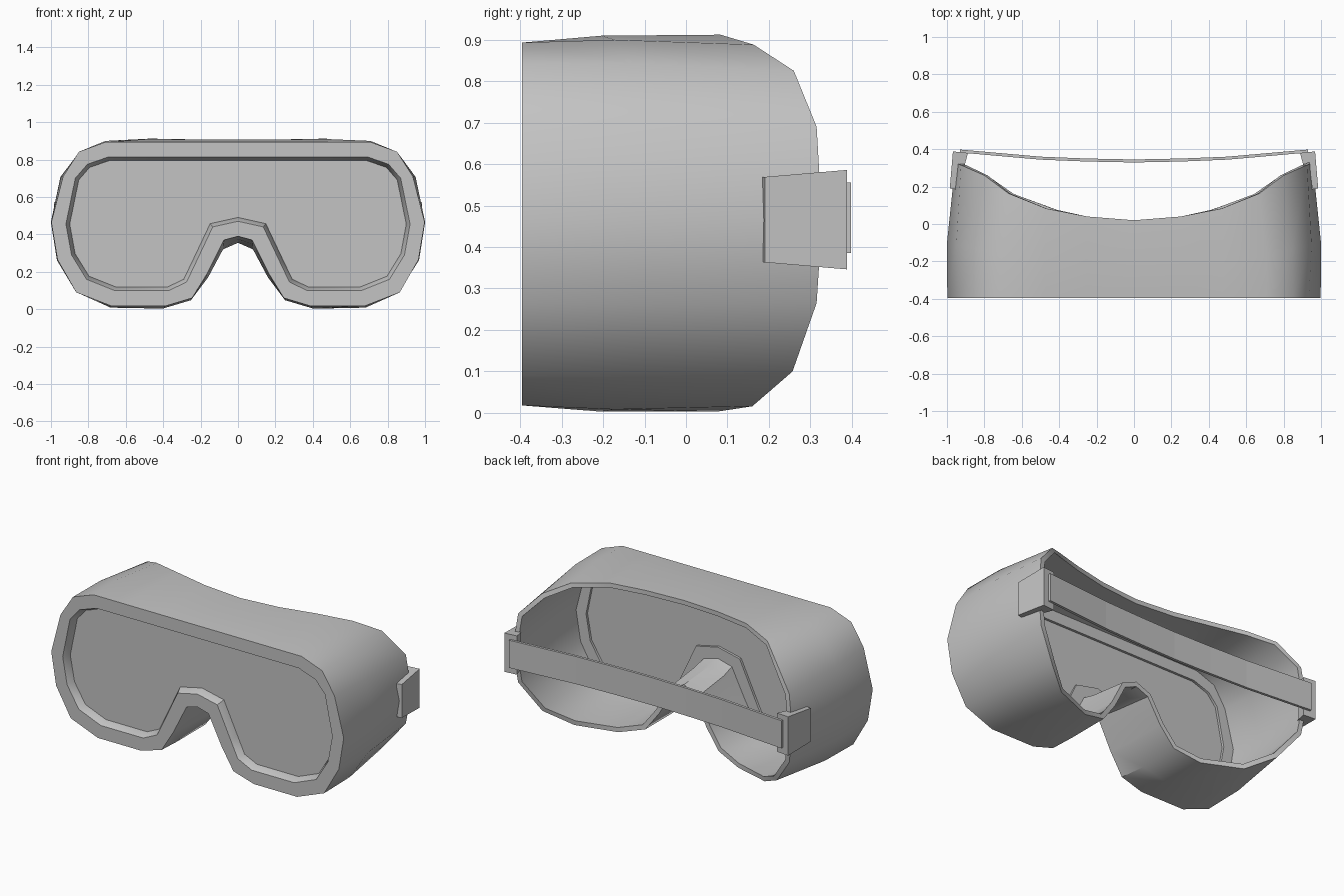
import bpy
import bmesh
import math
from mathutils import Vector

default_cube = bpy.data.objects.get("Cube")
if default_cube:
    bpy.data.objects.remove(default_cube, do_unlink=True)

grey = bpy.data.materials.new("plain_grey")
grey.use_nodes = True
grey.diffuse_color = (0.55, 0.55, 0.55, 1)
grey.node_tree.nodes["Principled BSDF"].inputs["Base Color"].default_value = (0.55, 0.55, 0.55, 1)

FRONT_Y = -0.395
LENS_FRONT_Y = -0.35
FLANGE_BACK_Y = -0.31
MIDDLE = Vector((0, 0, 0.455))


def finish(bm, name, smooth_angle=None):
    """Turn a bmesh into a named, coloured object."""
    bmesh.ops.recalc_face_normals(bm, faces=bm.faces)
    mesh = bpy.data.meshes.new(name)
    bm.to_mesh(mesh)
    bm.free()
    obj = bpy.data.objects.new(name, mesh)
    bpy.context.collection.objects.link(obj)
    mesh.materials.append(grey)
    if smooth_angle:
        bpy.ops.object.select_all(action="DESELECT")
        obj.select_set(True)
        bpy.context.view_layer.objects.active = obj
        bpy.ops.object.shade_smooth_by_angle(angle=math.radians(smooth_angle))
    return obj


def mirrored(half):
    """Close a half outline that starts and ends on the centre line."""
    points = [Vector(p) for p in half]
    return points + [Vector((-p.x, p.y, p.z)) for p in reversed(points[1:-1])]


def flat(half, y):
    return mirrored([(x, y, z) for x, z in half])


def inset(loop, distance):
    """Shrink a clockwise outline evenly in the front plane."""
    result = []
    for i, p in enumerate(loop):
        before = p - loop[i - 1]
        after = loop[(i + 1) % len(loop)] - p
        n1 = Vector((-before.z, 0, before.x)).normalized()
        n2 = Vector((-after.z, 0, after.x)).normalized()
        n = (n1 + n2).normalized()
        result.append(p - n * distance / max(n.dot(n1), 0.5))
    return result


def at_depth(loop, y):
    return [Vector((p.x, y, p.z)) for p in loop]


# Outlines of the mask, from top centre round to the nose bridge
rim_half = [(0, .893), (.25, .893), (.47, .893), (.71, .893), (.85, .842),
            (.935, .71), (.998, .465), (.965, .265), (.865, .09), (.68, .018),
            (.385, .018), (.245, .06), (.165, .19), (.075, .37), (0, .39)]
opening_half = [(0, .815), (.25, .815), (.47, .815), (.69, .815), (.805, .775),
                (.87, .7), (.92, .455), (.89, .29), (.81, .16), (.66, .1),
                (.37, .1), (.275, .145), (.225, .25), (.135, .44), (0, .47)]
back_half = [(0, .02, .905), (.25, .04, .908), (.47, .083, .912), (.67, .163, .888),
             (.8, .26, .825), (.925, .315, .69), (.955, .328, .465), (.925, .315, .265),
             (.8, .257, .1), (.65, .16, .016), (.41, .075, .003), (.25, .04, .05),
             (.16, .03, .17), (.08, .022, .32), (0, .02, .355)]

rim = flat(rim_half, FRONT_Y)
opening = flat(opening_half, FRONT_Y)
back = mirrored(back_half)

# Slightly swollen ring halfway along the wall
middle = []
for a, b in zip(rim, back):
    p = a.lerp(b, 0.4)
    swell = (p - MIDDLE) * 0.02
    middle.append(p + Vector((swell.x, 0, swell.z)))

lens_edge = inset(opening, 0.02)

# Frame: rim, outer wall, inner wall and flange lofted as one closed ring
rings = [
    at_depth(lens_edge, LENS_FRONT_Y),
    opening,
    rim,
    middle,
    back,
    inset(back, 0.028),
    inset(middle, 0.03),
    at_depth(inset(rim, 0.03), FLANGE_BACK_Y),
    at_depth(lens_edge, FLANGE_BACK_Y),
]
bm = bmesh.new()
rows = [[bm.verts.new(p) for p in ring] for ring in rings]
for row, following in zip(rows, rows[1:] + rows[:1]):
    for i in range(len(row)):
        j = (i + 1) % len(row)
        bm.faces.new((row[i], row[j], following[j], following[i]))
finish(bm, "goggle_frame", 40)


def prism(name, bottom, top):
    """Solid between two matching outlines."""
    bm = bmesh.new()
    low = [bm.verts.new(p) for p in bottom]
    high = [bm.verts.new(p) for p in top]
    bm.faces.new(low)
    bm.faces.new(high)
    for i in range(len(low)):
        j = (i + 1) % len(low)
        bm.faces.new((low[i], low[j], high[j], high[i]))
    bmesh.ops.triangulate(bm, faces=[f for f in bm.faces if len(f.verts) > 4])
    return finish(bm, name)


# Lens pane
prism("lens", at_depth(lens_edge, LENS_FRONT_Y), at_depth(lens_edge, LENS_FRONT_Y + 0.025))

# Strap clips hooked over the side walls, flaring towards the back
clip_profile = [(.985, .19), (.953, .185), (.937, .33), (.905, .315), (.888, .38), (.968, .388)]
for side, name in ((1, "left_clip"), (-1, "right_clip")):
    def clip_outline(direction):
        return [(side * x, y, 0.466 + direction * (0.103 + 0.085 * (y - 0.19)))
                for x, y in clip_profile]
    prism(name, clip_outline(-1), clip_outline(1))

# Head strap bowed gently between the clips
strap_half = [(0, .345), (.25, .35), (.5, .36), (.93, .398)]
strap_line = [(-x, y) for x, y in reversed(strap_half[1:])] + strap_half
strap_outline = strap_line + [(x, y - 0.016) for x, y in reversed(strap_line)]
prism("strap", [(x, y, .385) for x, y in strap_outline],
      [(x, y, .555) for x, y in strap_outline])
